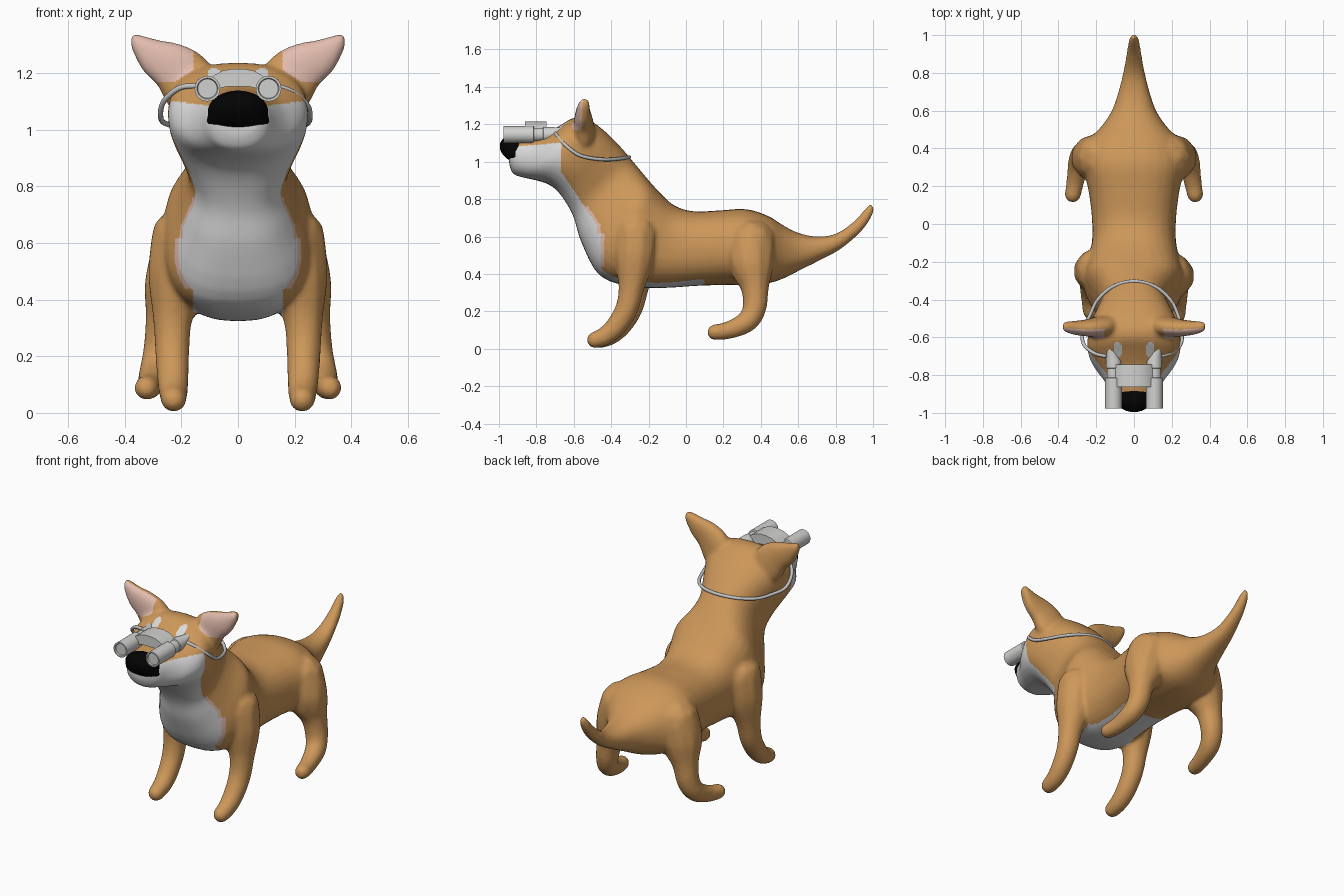
import bpy, bmesh, math
from mathutils import Vector, Matrix

if "Cube" in bpy.data.objects:
    bpy.data.objects.remove(bpy.data.objects["Cube"])


def material(name, rgb):
    m = bpy.data.materials.new(name)
    m.diffuse_color = (*rgb, 1)
    m.use_nodes = True
    m.node_tree.nodes["Principled BSDF"].inputs["Base Color"].default_value = m.diffuse_color
    return m


BROWN = material("tan fur", (0.61, 0.31, 0.10))
WHITE = material("white fur", (0.70, 0.70, 0.70))
PINK = material("pink skin", (0.76, 0.50, 0.42))
BLACK = material("black nose", (0.001, 0.001, 0.001))
METAL = material("light grey metal", (0.64, 0.64, 0.63))
CORD = material("grey cord", (0.55, 0.55, 0.55))


def finish(bm, name, *mats):
    bmesh.ops.recalc_face_normals(bm, faces=bm.faces)
    me = bpy.data.meshes.new(name)
    bm.to_mesh(me)
    bm.free()
    ob = bpy.data.objects.new(name, me)
    bpy.context.collection.objects.link(ob)
    for m in mats:
        me.materials.append(m)
    return ob


def smooth(ob, angle=35):
    bpy.ops.object.select_all(action='DESELECT')
    ob.select_set(True)
    bpy.context.view_layer.objects.active = ob
    bpy.ops.object.shade_smooth_by_angle(angle=math.radians(angle))


def spline(rows, steps):
    """Catmull-Rom interpolation through rows of numbers."""
    out = []
    for i in range(len(rows) - 1):
        a, b, c, d = (Vector(rows[max(0, min(len(rows) - 1, i + k))]) for k in (-1, 0, 1, 2))
        for s in range(steps):
            t = s / steps
            out.append(0.5 * (2 * b + (c - a) * t + (2 * a - 5 * b + 4 * c - d) * t * t
                              + (3 * b - a - 3 * c + d) * t ** 3))
    return out + [Vector(rows[-1])]


def skin_rings(bm, rings):
    vs = [[bm.verts.new(p) for p in r] for r in rings]
    n = len(vs[0])
    for a, b in zip(vs, vs[1:]):
        for i in range(n):
            bm.faces.new((a[i], a[(i + 1) % n], b[(i + 1) % n], b[i]))
    bm.faces.new(vs[0])
    bm.faces.new(vs[-1][::-1])


def oval(p, q, half, e=1.0, n=28):
    """Rounded ring with one axis from p to q and the other along half."""
    p, q = Vector(p), Vector(q)

    def f(v):
        return math.copysign(abs(v) ** e, v)
    return [(p + q) / 2 + (p - q) / 2 * f(math.cos(math.tau * i / n))
            + Vector(half) * f(math.sin(math.tau * i / n)) for i in range(n)]


# ---- dog body: tail to muzzle; each row is top y,z, bottom y,z, half width
SPINE = [
    (0.985, 0.78, 1.008, 0.757, 0.013), (0.955, 0.745, 0.995, 0.71, 0.027),
    (0.89, 0.675, 0.94, 0.63, 0.038), (0.80, 0.615, 0.83, 0.535, 0.055),
    (0.70, 0.60, 0.72, 0.475, 0.08), (0.60, 0.62, 0.61, 0.42, 0.115),
    (0.52, 0.66, 0.52, 0.375, 0.17), (0.44, 0.71, 0.44, 0.35, 0.24),
    (0.32, 0.747, 0.32, 0.34, 0.27), (0.18, 0.74, 0.18, 0.34, 0.242),
    (0.04, 0.735, 0.04, 0.335, 0.224), (-0.06, 0.765, -0.11, 0.325, 0.222),
    (-0.13, 0.825, -0.28, 0.33, 0.243), (-0.19, 0.89, -0.46, 0.39, 0.262),
    (-0.24, 0.95, -0.56, 0.57, 0.205), (-0.29, 1.01, -0.60, 0.70, 0.175),
    (-0.35, 1.08, -0.645, 0.785, 0.20), (-0.43, 1.16, -0.69, 0.845, 0.234),
    (-0.52, 1.225, -0.735, 0.878, 0.248), (-0.60, 1.235, -0.775, 0.893, 0.241),
    (-0.68, 1.19, -0.815, 0.903, 0.212), (-0.76, 1.15, -0.855, 0.912, 0.17),
    (-0.85, 1.135, -0.89, 0.92, 0.132), (-0.92, 1.12, -0.925, 0.935, 0.105),
    (-0.95, 1.09, -0.945, 0.98, 0.07),
]
FRONT_LEG = [(0.19, -0.27, 0.61, 0.122), (0.21, -0.275, 0.49, 0.112), (0.23, -0.29, 0.34, 0.074),
             (0.232, -0.315, 0.22, 0.064), (0.23, -0.37, 0.125, 0.059),
             (0.228, -0.43, 0.07, 0.053), (0.227, -0.486, 0.047, 0.047)]
BACK_LEG = [(0.175, 0.35, 0.56, 0.135), (0.21, 0.35, 0.46, 0.125), (0.25, 0.367, 0.34, 0.08),
            (0.272, 0.367, 0.22, 0.066), (0.292, 0.325, 0.145, 0.06),
            (0.31, 0.23, 0.10, 0.05), (0.324, 0.155, 0.088, 0.045)]
# ear: upper edge x,z, lower edge x,z, half thickness, centre y
EAR = [(0.07, 1.19, 0.20, 1.05, 0.06, -0.54), (0.125, 1.262, 0.25, 1.09, 0.055, -0.545),
       (0.20, 1.302, 0.285, 1.155, 0.046, -0.55), (0.28, 1.318, 0.335, 1.205, 0.038, -0.55),
       (0.345, 1.336, 0.37, 1.27, 0.03, -0.545), (0.372, 1.342, 0.383, 1.312, 0.02, -0.542)]

bm = bmesh.new()
rings = []
for ty, tz, by, bz, w in spline(SPINE, 4):
    boxy = 0.15 * max(0, 1 - abs(by + 0.4) / 0.4)   # squarer chest
    rings.append(oval((0, ty, tz), (0, by, bz), (w, 0, 0), 0.87 - boxy))
skin_rings(bm, rings)
for side in (1, -1):
    for leg, shift in ((FRONT_LEG, 0.012 - 0.012 * side), (BACK_LEG, 0)):
        for x, y, z, r in spline(leg, 6):
            bmesh.ops.create_icosphere(bm, subdivisions=2, radius=r,
                                       matrix=Matrix.Translation((x * side, y + shift, z)))
    skin_rings(bm, [oval((ux * side, y, uz), (lx * side, y, lz), (0, t, 0), 0.9)
                    for ux, uz, lx, lz, t, y in spline(EAR, 4)])
dog = finish(bm, "dog_body")

# Fuse the parts into one smooth skin
mod = dog.modifiers.new("fuse", 'REMESH')
mod.mode, mod.voxel_size = 'VOXEL', 0.0085
mod = dog.modifiers.new("soften", 'SMOOTH')
mod.factor, mod.iterations = 0.5, 26
fused = bpy.data.meshes.new_from_object(dog.evaluated_get(bpy.context.evaluated_depsgraph_get()))
dog.modifiers.clear()
dog.data = fused
fused.materials.clear()
for m in (BROWN, WHITE, PINK):
    fused.materials.append(m)


# Fur markings chosen by position and direction
def fur(c, n):
    x, y, z = abs(c.x), c.y, c.z
    if z > 1.168 and x > 0.155 and n.y < -0.25 and y > -0.615 and x > 0.225 - (z - 1.168) * 1.6:
        return 2                                    # inside of the ears
    if y < -0.6 and math.hypot(x - 0.085, z - 1.195) < 0.024:
        return 1                                    # brows
    if z > 1.085 + 0.12 * max(0, x - 0.1):
        return 0
    edge = -0.475 - 0.195 * min(1, max(0, (z - 0.66) / 0.29)) + 0.02 * (z < 0.62)
    if z > 0.33 and y < edge:
        return 1                                    # muzzle and chest
    if z < 0.46 and y < -0.3 and x < 0.16 and n.y < -0.15:
        return 1                                    # lower chest
    if 0.44 < z < 0.76 and y < edge + 0.018:
        return 2                                    # thin pink rim
    if n.z < -0.87 and y < 0.1 and x < 0.155 and 0.29 < z < 0.4:
        return 1                                    # belly
    return 0


for p in fused.polygons:
    p.use_smooth = True
    p.material_index = fur(p.center, p.normal)

# ---- nose
bm = bmesh.new()
bmesh.ops.create_uvsphere(bm, u_segments=32, v_segments=24, radius=1)
for v in bm.verts:                                  # wide flat base, top leans forward
    x, y, z = v.co
    x *= 1 + 0.9 * max(0, -z) ** 2
    v.co = (0.106 * x, -0.908 + 0.085 * y - 0.022 * z, 1.065 + 0.073 * z)
smooth(finish(bm, "nose", BLACK), 60)

# ---- binoculars: turned barrels, given as radius, y
BARREL = [(0.034, -0.968), (0.037, -0.976), (0.045, -0.976), (0.045, -0.815), (0.036, -0.812),
          (0.036, -0.765), (0.041, -0.762), (0.041, -0.725), (0.032, -0.70), (0.022, -0.65)]
bm = bmesh.new()
for side in (1, -1):
    skin_rings(bm, [[(side * (0.108 + 0.25 * max(0, y + 0.725)) + r * math.cos(a), y,
                      1.145 + 0.25 * max(0, y + 0.725) + r * math.sin(a))
                     for a in (math.tau * i / 32 for i in range(32))] for r, y in BARREL])
smooth(finish(bm, "binocular_barrels", METAL))

# ---- arched bridge between the barrels
bm = bmesh.new()
arch = [(0.11, 1.17), (0.085, 1.192), (0.055, 1.208), (0.02, 1.215)]
base = [(0.07, 1.145), (0.04, 1.152)]
outline = arch + [(-x, z) for x, z in arch[::-1]] + [(-x, z) for x, z in base] + base[::-1]
skin_rings(bm, [[(x, y, z) for x, z in outline] for y in (-0.862, -0.745)])
smooth(finish(bm, "binocular_bridge", METAL))

# ---- neck strap: bevelled curve around the head
half = [(0.13, -0.70, 1.155), (0.19, -0.685, 1.135), (0.246, -0.64, 1.085), (0.253, -0.57, 1.035),
        (0.232, -0.48, 1.015), (0.192, -0.40, 1.012), (0.11, -0.33, 1.02)]
left = [(-x - (0.018 if y < -0.55 else 0), y, z + (0.012 if -0.69 < y < -0.6 else 0)) for x, y, z in half]
path = spline(half + [(0, -0.303, 1.025)] + left[::-1], 5)
cu = bpy.data.curves.new("strap", 'CURVE')
cu.dimensions, cu.bevel_depth, cu.bevel_resolution, cu.use_fill_caps = '3D', 0.0095, 3, True
sp = cu.splines.new('POLY')
sp.points.add(len(path) - 1)
for pt, co in zip(sp.points, path):
    pt.co = (*co, 1)
sp.use_smooth = True
cu.materials.append(CORD)
bpy.context.collection.objects.link(bpy.data.objects.new("strap", cu))
